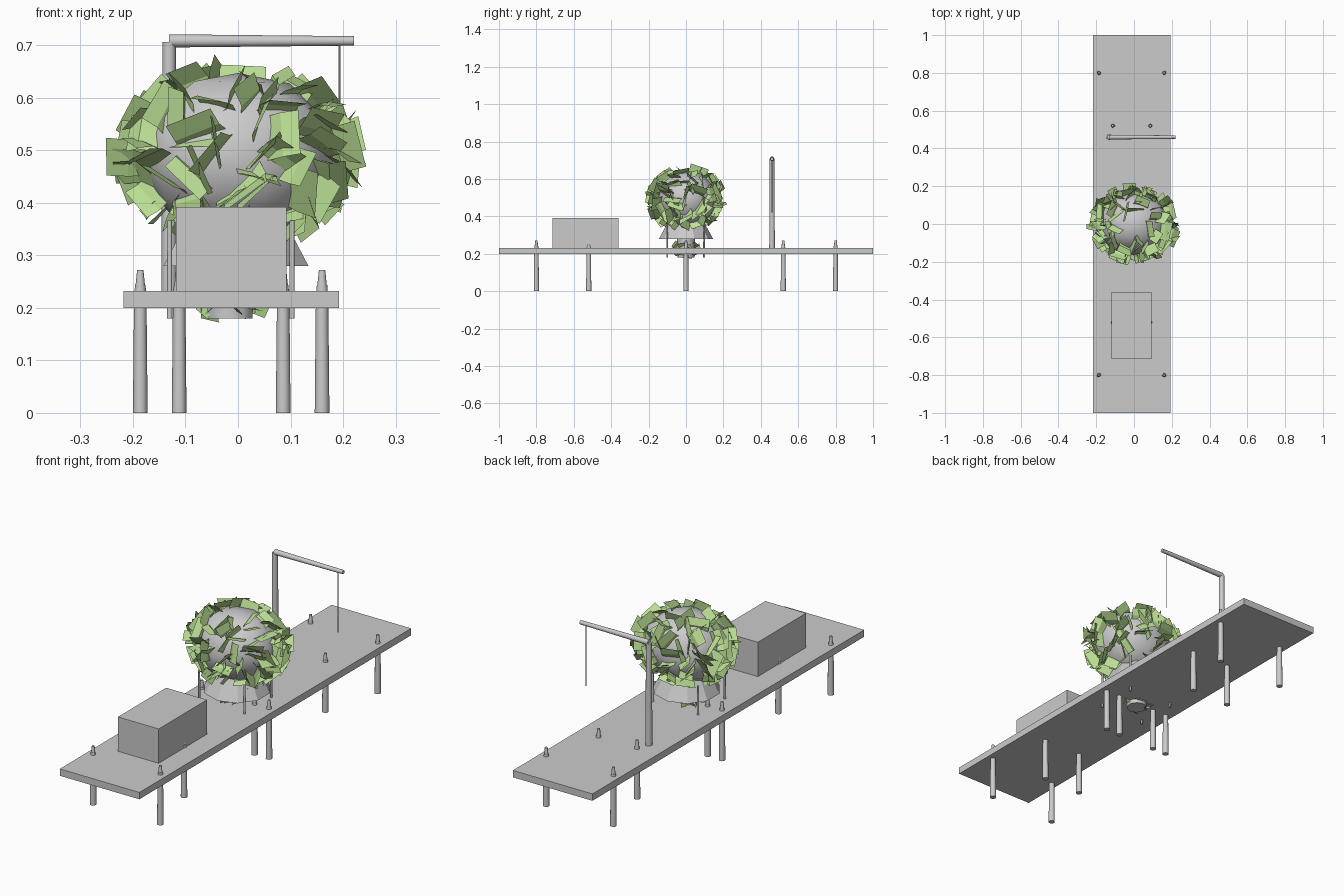
import bpy, bmesh, math, random
from mathutils import Vector, Matrix

random.seed(7)
cube = bpy.data.objects.get("Cube")
if cube:
    bpy.data.objects.remove(cube, do_unlink=True)


def material(name, color):
    m = bpy.data.materials.new(name)
    m.use_nodes = True
    m.diffuse_color = color
    m.node_tree.nodes["Principled BSDF"].inputs["Base Color"].default_value = color
    return m


GREY = material("plain grey", (0.6, 0.6, 0.6, 1))
GREEN = material("leaf green", (0.5, 0.74, 0.3, 1))


def add(name, bm, mat, smooth=False):
    mesh = bpy.data.meshes.new(name)
    bm.to_mesh(mesh)
    bm.free()
    mesh.materials.append(mat)
    ob = bpy.data.objects.new(name, mesh)
    bpy.context.collection.objects.link(ob)
    if smooth:
        bpy.ops.object.select_all(action='DESELECT')
        ob.select_set(True)
        bpy.context.view_layer.objects.active = ob
        bpy.ops.object.shade_smooth_by_angle(angle=math.radians(45))
    return ob


def box(name, lo, hi):
    lo, hi = Vector(lo), Vector(hi)
    bm = bmesh.new()
    bmesh.ops.create_cube(bm, size=1, matrix=Matrix.Translation((lo + hi) / 2)
                          @ Matrix.Diagonal((*(hi - lo), 1)))
    return add(name, bm, GREY)


def rod(bm, a, b, r1, r2, sides=12, caps=True):
    a, b = Vector(a), Vector(b)
    turn = (b - a).to_track_quat('Z', 'Y').to_matrix().to_4x4()
    bmesh.ops.create_cone(bm, cap_ends=caps, segments=sides, radius1=r1, radius2=r2,
                          depth=(b - a).length, matrix=Matrix.Translation((a + b) / 2) @ turn)


# Deck and crate
box("deck", (-0.218, -1, 0.2), (0.192, 1, 0.232))
box("crate", (-0.118, -0.715, 0.232), (0.092, -0.36, 0.392))

# Piles under the deck, each with a stepped bollard on top
OUTER, INNER = (-0.186, 0.16), (-0.112, 0.086)
spots = [(x, y) for y in (-0.8, 0, 0.8) for x in OUTER]
spots += [(x, y) for y in (-0.52, 0, 0.52) for x in INNER]
for x, y in spots:
    bm = bmesh.new()
    rod(bm, (x, y, 0), (x, y, 0.2), 0.014, 0.012)
    rod(bm, (x, y, 0.23), (x, y, 0.243), 0.011, 0.010)
    rod(bm, (x, y, 0.243), (x, y, 0.272), 0.009, 0.006)
    add("pile", bm, GREY, True)

# Lamp post with arm and hanging line
bm = bmesh.new()
rod(bm, (-0.131, 0.46, 0.23), (-0.131, 0.46, 0.706), 0.015, 0.0125)
rod(bm, (-0.131, 0.46, 0.708), (0.221, 0.46, 0.708), 0.0125, 0.009)
rod(bm, (0.193, 0.46, 0.42), (0.193, 0.46, 0.706), 0.002, 0.002, 6)
add("crane_post", bm, GREY, True)

# Four thin stakes around the bush
for x in (-0.13, 0.103):
    for y in (-0.1, 0.097):
        bm = bmesh.new()
        rod(bm, (x, y, 0.18), (x, y, 0.366), 0.005, 0.0045, 8)
        add("stake", bm, GREY, True)

# Flared skirt and trunk
bm = bmesh.new()
rod(bm, (-0.004, 0, 0.28), (-0.004, 0, 0.38), 0.145, 0.09, 10, False)
add("skirt", bm, GREY)
bm = bmesh.new()
rod(bm, (-0.015, 0, 0.18), (-0.015, 0, 0.38), 0.045, 0.05, 10)
add("trunk", bm, GREY, True)

# Rough round core of the bush
CENTRE = Vector((0, 0, 0.492))
bm = bmesh.new()
bmesh.ops.create_icosphere(bm, subdivisions=2, radius=1)
for v in bm.verts:
    v.co *= random.uniform(0.94, 1.05)
    v.co = CENTRE + Vector((v.co.x * 0.192, v.co.y * 0.172, v.co.z * 0.163))
add("bush_core", bm, GREY, True)


def foliage(name, centre, radii, count, size, zmin, zmax):
    """Bent square leaves standing out around an ellipsoid."""
    bm = bmesh.new()
    for i in range(count):
        z = zmin + (zmax - zmin) * (i + 0.5) / count
        a = i * 2.39996 + random.uniform(-0.3, 0.3)
        r = math.sqrt(1 - z * z)
        out = Vector((r * math.cos(a), r * math.sin(a), z))
        p = centre + Vector([o * s for o, s in zip(out, radii)])
        wild = Vector([random.gauss(0, 1) for _ in range(3)]).normalized()
        side = out.cross(wild).normalized()
        up = (out + wild * random.uniform(-0.8, 0.8)).normalized()
        normal = up.cross(side).normalized()
        w, h = (size * random.uniform(0.7, 1.15) for _ in range(2))
        rows = []
        for t, bend in ((-0.5, 0.0), (0.1, 0.12), (0.5, 0.0)):
            rows.append([bm.verts.new(p + up * h * t + side * w * s
                                      + normal * size * (bend + random.uniform(-0.06, 0.06)))
                         for s in (-0.5, 0.5)])
        for lower, upper in zip(rows, rows[1:]):
            bm.faces.new((lower[0], lower[1], upper[1], upper[0]))
    add(name, bm, GREEN)


foliage("bush_leaves", CENTRE, (0.2, 0.168, 0.14), 125, 0.09, -0.9, 0.93)
foliage("root_leaves", Vector((-0.018, 0, 0.225)), (0.062, 0.055, 0.03), 30, 0.045, -0.9, 0.9)
